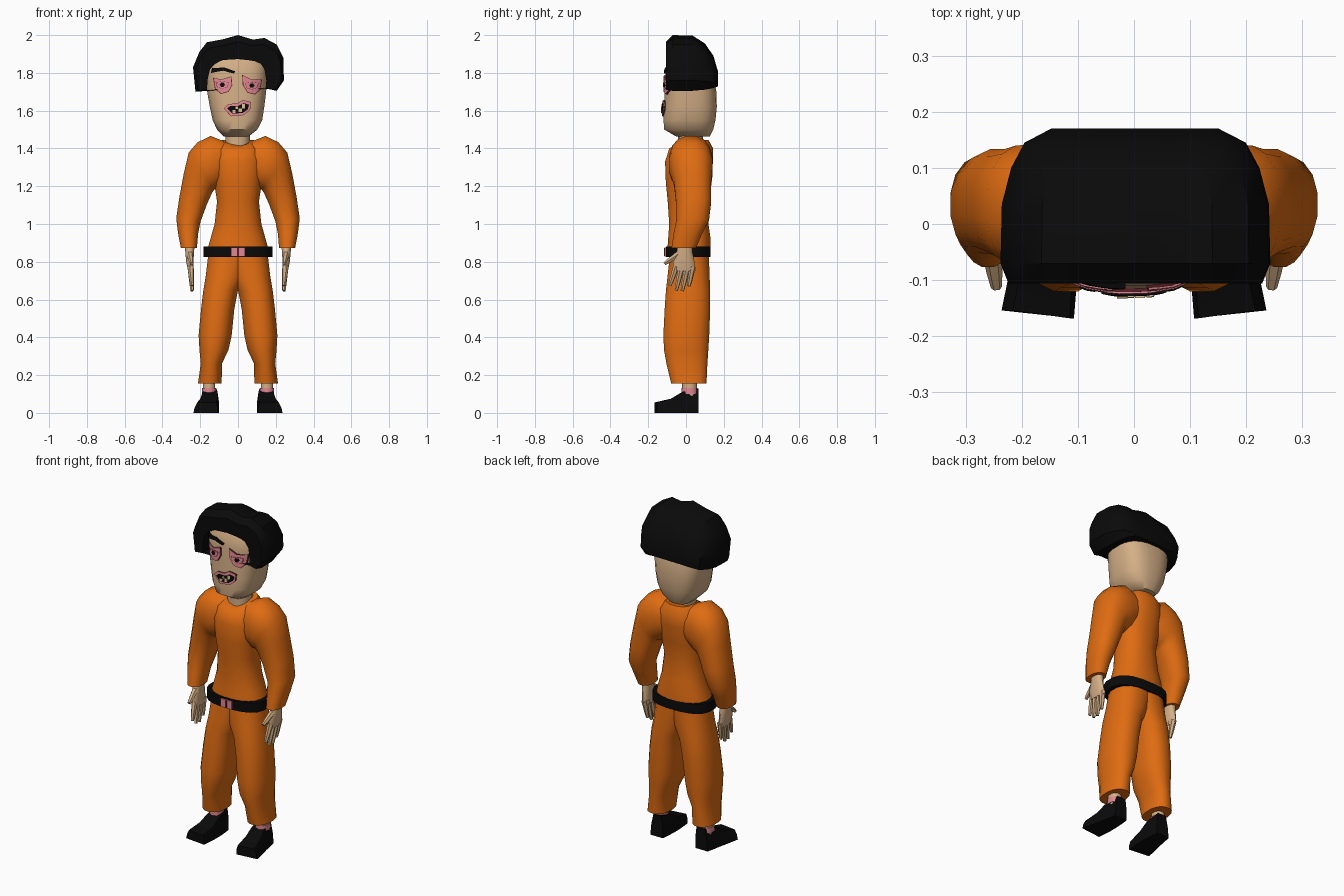
import bpy, bmesh, math
from mathutils import Vector
from mathutils.bvhtree import BVHTree

if "Cube" in bpy.data.objects:
    bpy.data.objects.remove(bpy.data.objects["Cube"])


def material(name, rgb):
    m = bpy.data.materials.new(name)
    m.diffuse_color = (*rgb, 1)
    m.use_nodes = True
    m.node_tree.nodes["Principled BSDF"].inputs["Base Color"].default_value = m.diffuse_color
    return m


ORANGE = material("orange_cloth", (0.74, 0.15, 0.006))
BLACK = material("black", (0.003, 0.003, 0.003))
SKIN = material("skin", (0.66, 0.43, 0.24))
PINK = material("pink", (0.76, 0.25, 0.29))
DARK = material("dark_red", (0.10, 0.015, 0.02))
TOOTH = material("tooth", (0.74, 0.54, 0.27))


def finish(name, bm, mat, angle=50, mirror=False, face_front=False):
    bmesh.ops.recalc_face_normals(bm, faces=bm.faces)
    if face_front and sum(f.normal.y * f.calc_area() for f in bm.faces) > 0:
        bmesh.ops.reverse_faces(bm, faces=bm.faces)
    me = bpy.data.meshes.new(name)
    bm.to_mesh(me)
    bm.free()
    me.materials.append(mat)
    if angle:
        me.shade_smooth()
        me.set_sharp_from_angle(angle=math.radians(angle))
    ob = bpy.data.objects.new(name, me)
    bpy.context.collection.objects.link(ob)
    if mirror:
        ob.modifiers.new("mirror", 'MIRROR')
    return ob


def loft(name, rings, mat, **kw):
    bm = bmesh.new()
    vs = [[bm.verts.new(p) for p in r] for r in rings]
    n = len(rings[0])
    for a, b in zip(vs, vs[1:]):
        for i in range(n):
            j = (i + 1) % n
            bm.faces.new((a[i], a[j], b[j], b[i]))
    bm.faces.new(vs[0])
    bm.faces.new(vs[-1])
    return finish(name, bm, mat, **kw)


def ring(outer, inner, cy, b, n=16, e=2.3):
    """Rounded section between two (x, z) points, with half depth b along y."""
    o, i = Vector((outer[0], cy, outer[1])), Vector((inner[0], cy, inner[1]))
    c, u = (o + i) / 2, (o - i) / 2
    pts = []
    for k in range(n):
        t = 2 * math.pi * (k + 0.5) / n
        ct, st = math.cos(t), math.sin(t)
        pts.append(c + u * math.copysign(abs(ct) ** (2 / e), ct)
                   + Vector((0, b * math.copysign(abs(st) ** (2 / e), st), 0)))
    return pts


def flat(z, x0, x1, y0, y1, **kw):
    return ring((x1, z), (x0, z), (y0 + y1) / 2, (y1 - y0) / 2, **kw)


def limb(name, p0, p1, r0, r1, mat, n=6):
    p0, p1 = Vector(p0), Vector(p1)
    q = (p1 - p0).to_track_quat('Z', 'Y')
    circ = [Vector((math.cos(2 * math.pi * k / n), math.sin(2 * math.pi * k / n), 0)) for k in range(n)]
    mid = p0.lerp(p1, 0.65)
    rows = ((p0, r0), (mid, (r0 + r1) / 2), (p1, r1))
    return loft(name, [[p + q @ (c * r) for c in circ] for p, r in rows], mat, mirror=True)


def plate(name, base, pts, lift, mat):
    """Thin patch that follows the front surface of the base object."""
    tree = BVHTree.FromPolygons([v.co for v in base.data.vertices],
                                [tuple(p.vertices) for p in base.data.polygons])
    dense = []
    for k, (x, z) in enumerate(pts):
        x2, z2 = pts[(k + 1) % len(pts)]
        dense += [(x, z), ((x + x2) / 2, (z + z2) / 2)]
    cx = sum(p[0] for p in pts) / len(pts)
    cz = sum(p[1] for p in pts) / len(pts)
    bm = bmesh.new()

    def vert(x, z, d):
        hit = tree.ray_cast(Vector((x, -1, z)), Vector((0, 1, 0)))[0]
        return bm.verts.new((x, (hit.y if hit else -0.08) - d, z))
    rows = [[vert(cx + (x - cx) * s, cz + (z - cz) * s, d) for x, z in dense]
            for s, d in ((1, 0), (1, lift), (0.7, lift), (0.35, lift))]
    n = len(dense)
    for a, b in zip(rows, rows[1:]):
        for i in range(n):
            bm.faces.new((a[i], a[(i + 1) % n], b[(i + 1) % n], b[i]))
    bm.faces.new(rows[-1])
    return finish(name, bm, mat, angle=0, face_front=True)


def scaled(pts, s):
    cx = sum(p[0] for p in pts) / len(pts)
    cz = sum(p[1] for p in pts) / len(pts)
    return [(cx + (x - cx) * s, cz + (z - cz) * s) for x, z in pts]


def rect(x0, x1, z0, z1):
    return [(x0, z0), (x1, z0), (x1, z1), (x0, z1)]


# Shirt body with a dipped collar at the front
torso = loft("shirt", [flat(z, -w, w, a, b, n=20) for z, w, a, b in (
    (0.86, .165, -.10, .13), (0.93, .145, -.095, .13), (1.0, .125, -.09, .12),
    (1.12, .112, -.098, .112), (1.22, .128, -.108, .125), (1.33, .14, -.112, .145),
    (1.40, .125, -.09, .145), (1.445, .085, -.05, .12))], ORANGE)
for v in torso.data.vertices:
    if v.co.z > 1.44 and v.co.y < 0:
        v.co.z -= 0.04 * (1 - abs(v.co.x) / 0.1)

# Sleeves
loft("sleeve", [ring(o, i, cy, b) for o, i, cy, b in (
    ((.05, 1.43), (.04, 1.25), .03, .09), ((.145, 1.468), (.09, 1.20), .025, .115),
    ((.215, 1.435), (.115, 1.18), .025, .118), ((.262, 1.38), (.125, 1.18), .03, .112),
    ((.288, 1.27), (.138, 1.16), .035, .1), ((.312, 1.14), (.165, 1.10), .04, .095),
    ((.328, 1.03), (.198, 1.01), .035, .088), ((.318, .95), (.21, .95), .01, .077),
    ((.303, .872), (.217, .872), -.012, .066))], ORANGE, mirror=True)

# Trouser legs, merging above the crotch
loft("trouser_leg", [flat(z, i, o, a, b) for z, o, i, a, b in (
    (.155, .213, .085, -.08, .11), (.26, .198, .085, -.105, .115), (.33, .205, .05, -.118, .12),
    (.41, .21, .032, -.122, .125), (.55, .197, .018, -.115, .13), (.65, .185, -.002, -.108, .13),
    (.72, .173, -.04, -.1, .127), (.85, .158, -.08, -.085, .122))], ORANGE, mirror=True)

# Belt and buckle
belt = loft("belt", [flat(z, -.184, .184, -.108, .13, n=20, e=2.6) for z in (.824, .882)], BLACK)
plate("buckle", belt, rect(-.037, .037, .828, .876), .008, PINK)
plate("buckle_bar", belt, rect(-.004, .006, .83, .874), .0095, DARK)

# Ankles, socks and shoes
loft("ankle", [flat(z, .12, .187, -.02, .058, n=10) for z in (.09, .2)], SKIN, mirror=True)
loft("sock", [flat(z, .115, .191, -.025, .062, n=10) for z in (.1, .132)], PINK, mirror=True)
loft("shoe", [[Vector(p) for p in ((x0, y, 0), (x1, y - dy, 0), (x1 - .006, y - dy, z * .5),
                                   (x1 - .02, y - dy, z), (x0 + .008, y, z), (x0, y, z * .5))]
              for y, dy, x0, x1, z in (
    (.066, 0, .108, .19, .13), (.02, 0, .103, .2, .122), (-.025, 0, .1, .208, .108),
    (-.08, -.005, .1, .22, .075), (-.168, -.014, .107, .236, .055))],
    BLACK, angle=25, mirror=True)

# Hands
loft("palm", [flat(z, x0, x1, a, b, n=10) for z, x0, x1, a, b in (
    (.89, .228, .283, -.045, .035), (.85, .232, .28, -.05, .035), (.80, .235, .275, -.07, .045),
    (.75, .235, .265, -.068, .05))], SKIN, mirror=True)
for k, (y0, y1, z1) in enumerate(((-.052, -.085, .675), (-.023, -.052, .648),
                                  (.007, -.02, .645), (.035, .015, .67))):
    limb(f"finger_{k + 1}", (.251, y0, .775), (.243, y1, z1), .017, .009, SKIN)
limb("thumb", (.255, -.04, .84), (.245, -.113, .79), .018, .01, SKIN)

# Neck and head
loft("neck", [flat(z, -.068, .064, -.042, .09, n=14) for z in (1.39, 1.52)], SKIN)
head = loft("head", [flat(z, l, r, a, b, n=24, e=2.7) for z, l, r, a, b in (
    (1.462, -.075, .055, -.05, .125), (1.50, -.112, .103, -.116, .145),
    (1.55, -.135, .129, -.12, .157), (1.62, -.15, .14, -.117, .164), (1.70, -.164, .15, -.113, .162),
    (1.78, -.168, .155, -.11, .145), (1.84, -.16, .15, -.105, .115), (1.89, -.13, .12, -.08, .07))], SKIN)

# Hair: an arch around the face that closes over the back of the skull
outer = [(-.165, 1.705), (-.225, 1.70), (-.238, 1.83), (-.205, 1.91), (-.165, 1.962), (-.08, 1.978), (0, 2.0),
         (.08, 1.976), (.14, 1.985), (.205, 1.95), (.24, 1.88), (.243, 1.76), (.205, 1.705), (.16, 1.715)]
inner = [(-.163, 1.71), (-.164, 1.72), (-.16, 1.77), (-.148, 1.82), (-.12, 1.85), (-.08, 1.868), (0, 1.873),
         (.05, 1.868), (.09, 1.862), (.12, 1.85), (.14, 1.82), (.15, 1.76), (.148, 1.73), (.145, 1.715)]
bm = bmesh.new()
rows = [[bm.verts.new((x, y, z)) for x, z in inner] for y in (-.02, -.103)]
rows += [[bm.verts.new((x * sx, y, 1.74 + (z - 1.74) * sz)) for x, z in outer] for y, sx, sz in (
    (-.106, .94, .86), (-.07, 1, 1), (.035, .99, .99), (.1, .92, .83), (.145, .82, .58), (.17, .62, .25))]
for k, (a, b) in enumerate(zip(rows, rows[1:])):
    for i in range(len(outer) - (k < 2)):
        j = (i + 1) % len(outer)
        bm.faces.new((a[i], a[j], b[j], b[i]))
bm.faces.new(rows[-1])
finish("hair", bm, BLACK, angle=30)

# Eyes with dark rims, heavy lids and pupils
left_eye = [(-.133, 1.775), (-.09, 1.765), (-.035, 1.782), (-.03, 1.735), (-.05, 1.70), (-.09, 1.688), (-.122, 1.715)]
right_eye = [(.022, 1.79), (.07, 1.765), (.128, 1.768), (.118, 1.71), (.09, 1.685), (.05, 1.695), (.025, 1.735)]
for side, eye, px, pz in (("left", left_eye, -.083, 1.737), ("right", right_eye, .073, 1.733)):
    plate(side + "_eye_rim", head, eye, .006, DARK)
    plate(side + "_eye", head, scaled(eye, .92), .009, PINK)
    lid = [(px - .033, pz + .012), (px, pz + .017), (px + .033, pz + .012), (px + .025, pz - .012),
           (px, pz - .02), (px - .025, pz - .012)]
    plate(side + "_eye_slit", head, scaled(lid, 1.08), .0105, DARK)
    plate(side + "_eyeball", head, lid, .012, PINK)
    plate(side + "_pupil", head, [(px + .014 * math.cos(t), pz + .013 * math.sin(t))
                                  for t in (k * math.pi / 3 for k in range(6))], .0145, BLACK)
plate("eyebrow", head, [(-.143, 1.80), (-.08, 1.812), (-.022, 1.797), (-.015, 1.808), (-.07, 1.828), (-.138, 1.826)],
      .009, BLACK)

# Mouth with lips and crooked teeth
lips = [(-.073, 1.612), (-.05, 1.635), (-.005, 1.637), (.025, 1.655), (.066, 1.645), (.062, 1.605),
        (.03, 1.578), (-.035, 1.572)]
plate("lip_rim", head, scaled(lips, 1.04), .006, DARK)
plate("lips", head, lips, .009, PINK)
plate("mouth", head, [(-.058, 1.612), (-.04, 1.625), (0, 1.624), (.03, 1.64), (.058, 1.632), (.052, 1.607),
                      (.025, 1.588), (-.03, 1.584)], .012, BLACK)
for k, (x0, x1, z0, z1) in enumerate(((-.03, -.012, 1.588, 1.603), (.002, .02, 1.592, 1.612),
                                      (.022, .036, 1.612, 1.634), (-.012, 0, 1.608, 1.622))):
    plate(f"tooth_{k + 1}", head, rect(x0, x1, z0, z1), .015, TOOTH)
